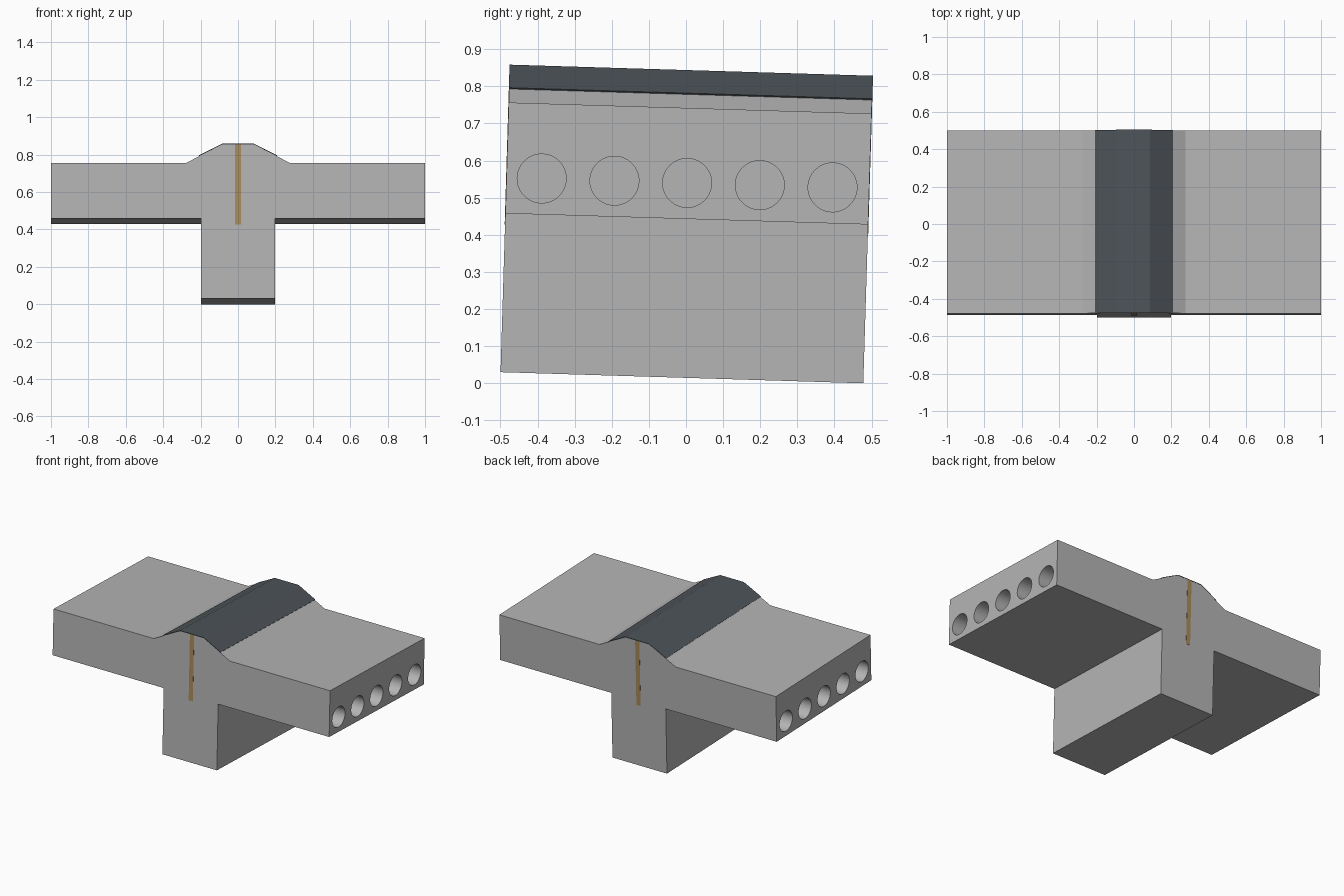
import bpy, bmesh, math
from mathutils import Matrix

if "Cube" in bpy.data.objects:
    bpy.data.objects.remove(bpy.data.objects["Cube"])

# The whole joint is tilted slightly about x
TILT = Matrix.Translation((0, -0.011, 0.0148)) @ Matrix.Rotation(-0.0305, 4, 'X')
HALF = 0.489


def material(name, rgb):
    m = bpy.data.materials.new(name)
    m.diffuse_color = (*rgb, 1)
    m.use_nodes = True
    m.node_tree.nodes["Principled BSDF"].inputs["Base Color"].default_value = m.diffuse_color
    return m


concrete = material("concrete grey", (0.46, 0.46, 0.46))
membrane = material("dark slate", (0.075, 0.088, 0.098))
tan = material("tan board", (0.40, 0.26, 0.10))


def extrude(name, profile, mat, half=HALF):
    """Extrude an x-z profile along y."""
    bm = bmesh.new()
    face = bm.faces.new([bm.verts.new((x, -half, z)) for x, z in profile])
    res = bmesh.ops.extrude_face_region(bm, geom=[face])
    verts = [g for g in res["geom"] if isinstance(g, bmesh.types.BMVert)]
    bmesh.ops.translate(bm, verts=verts, vec=(0, 2 * half, 0))
    bmesh.ops.recalc_face_normals(bm, faces=bm.faces)
    me = bpy.data.meshes.new(name)
    bm.to_mesh(me)
    bm.free()
    me.materials.append(mat)
    ob = bpy.data.objects.new(name, me)
    ob.matrix_world = TILT
    bpy.context.collection.objects.link(ob)
    return ob


def mirrored(right):
    """Complete a right-hand outline, listed bottom to top, on the left."""
    return right + [(-x, z) for x, z in reversed(right)]


# Beam with the hollow slabs resting on it
slab = extrude("beam_and_hollow_slab", mirrored(
    [(0.197, 0), (0.197, 0.428), (1, 0.428), (1, 0.659)]), concrete)

# Round cores, closed off near the beam
bm = bmesh.new()
for side in (-1, 1):
    for i in range(-2, 3):
        m = Matrix.Translation((side * 0.65, i * 0.196 - 0.002, 0.525)) @ Matrix.Rotation(math.pi / 2, 4, 'Y')
        bmesh.ops.create_cone(bm, cap_ends=True, segments=48, radius1=0.066,
                              radius2=0.066, depth=0.9, matrix=m)
cut_mesh = bpy.data.meshes.new("core_cutter")
bm.to_mesh(cut_mesh)
bm.free()
cut_mesh.materials.append(concrete)
cutter = bpy.data.objects.new("core_cutter", cut_mesh)
cutter.matrix_world = TILT
cutter.hide_render = True
bpy.context.collection.objects.link(cutter)
mod = slab.modifiers.new("cores", 'BOOLEAN')
mod.object = cutter
mod.operation = 'DIFFERENCE'
mod.solver = 'EXACT'
bpy.context.view_layer.objects.active = slab
slab.select_set(True)
bpy.ops.object.modifier_apply(modifier=mod.name)
bpy.data.objects.remove(cutter)
bpy.ops.object.shade_smooth_by_angle(angle=math.radians(30))

# Concrete topping with a raised ridge
extrude("topping", mirrored(
    [(1, 0.659), (1, 0.727), (0.276, 0.727), (0.085, 0.825)]), concrete)

# Thin dark sheet folded over the ridge
extrude("ridge_membrane", mirrored(
    [(0.085, 0.825), (0.205, 0.7635), (0.208, 0.767), (0.086, 0.829)][1:]) +
    [(-0.205, 0.7635), (-0.085, 0.825), (0.085, 0.825)], membrane, HALF + 0.001)

# Tan joint board through the middle
extrude("joint_board", mirrored([(0.015, 0.398), (0.015, 0.825)]), tan, HALF + 0.001)
